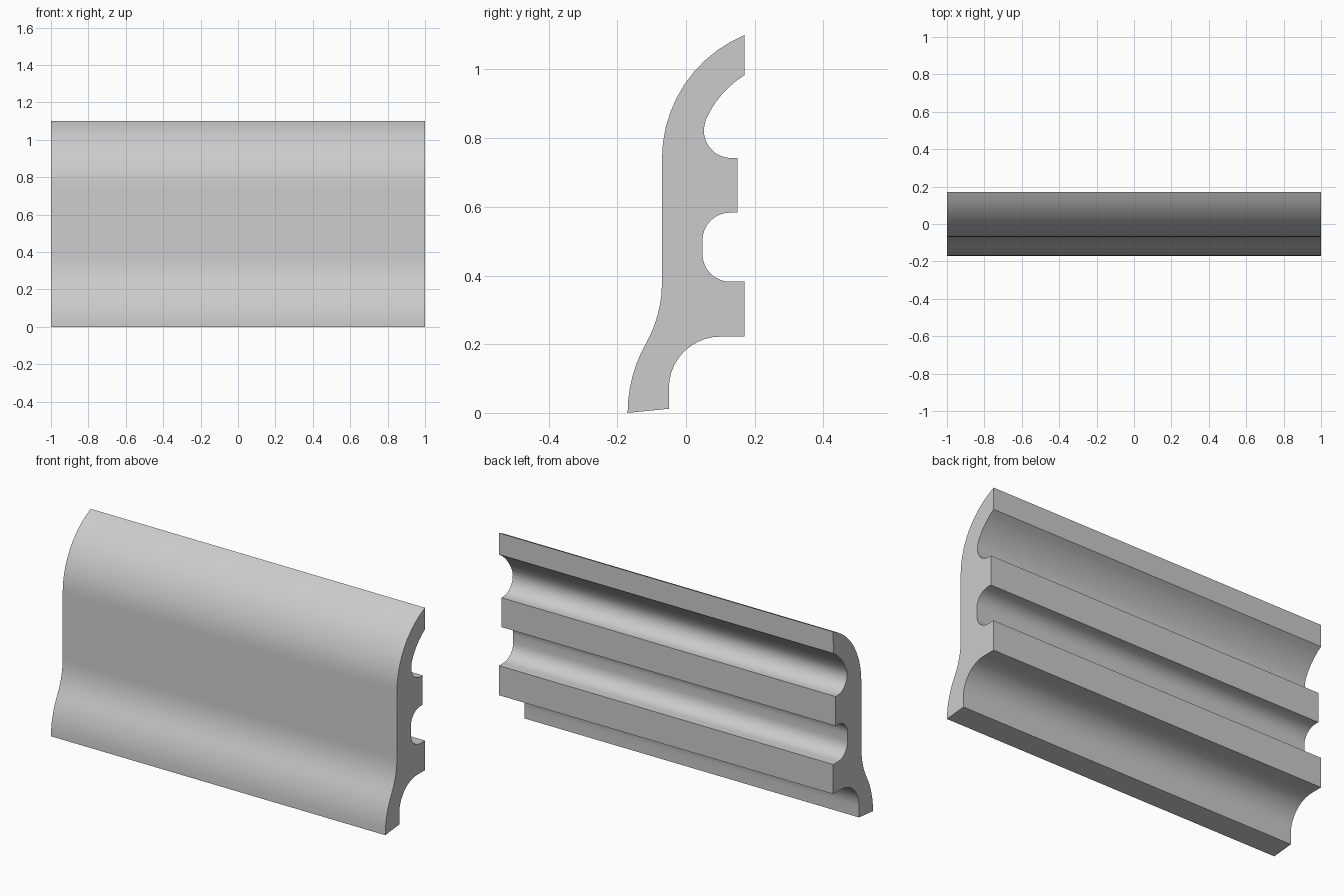
import bpy, bmesh
from math import radians, cos, sin

if "Cube" in bpy.data.objects:
    bpy.data.objects.remove(bpy.data.objects["Cube"])

def arc(cy, cz, r, a0, a1, n):
    """Points on an arc in the y-z plane, angles in degrees."""
    return [(cy + r * cos(radians(a0 + (a1 - a0) * i / n)),
             cz + r * sin(radians(a0 + (a1 - a0) * i / n))) for i in range(n + 1)]

# Moulding cross-section, going up the front and down the back
profile = arc(0.24, 0.0, 0.41, 180, 150, 6)              # flared foot
profile += arc(-0.433, 0.38, 0.363, -28.8, 0, 6)[1:]     # reverse curve into flat face
profile += arc(0.32, 0.74, 0.39, 180, 112.62, 10)        # top cove
profile += arc(0.32, 0.74, 0.2856, 121.7, 156.4, 6)      # upper back groove
profile += arc(0.132, 0.822, 0.08, 156.4, 270, 10)[1:]
profile += [(0.15, 0.742), (0.15, 0.583)]                # middle rib
profile += arc(0.128, 0.503, 0.08, 90, 180, 8)           # middle back groove
profile += arc(0.128, 0.462, 0.08, 180, 270, 8)
profile += [(0.17, 0.382), (0.17, 0.222)]                # lower rib
profile += arc(0.10, 0.072, 0.15, 90, 180, 10)           # hollow behind the foot
profile += [(-0.05, 0.012)]

# Extrude the section along x
bm = bmesh.new()
face = bm.faces.new([bm.verts.new((-1, y, z)) for y, z in profile])
ext = bmesh.ops.extrude_face_region(bm, geom=[face], use_keep_orig=True)
bmesh.ops.translate(bm, vec=(2, 0, 0),
                    verts=[v for v in ext["geom"] if isinstance(v, bmesh.types.BMVert)])
bmesh.ops.recalc_face_normals(bm, faces=bm.faces)
mesh = bpy.data.meshes.new("moulding")
bm.to_mesh(mesh)
bm.free()

obj = bpy.data.objects.new("moulding", mesh)
bpy.context.collection.objects.link(obj)
bpy.context.view_layer.objects.active = obj
obj.select_set(True)
bpy.ops.object.shade_smooth_by_angle(angle=radians(30))
